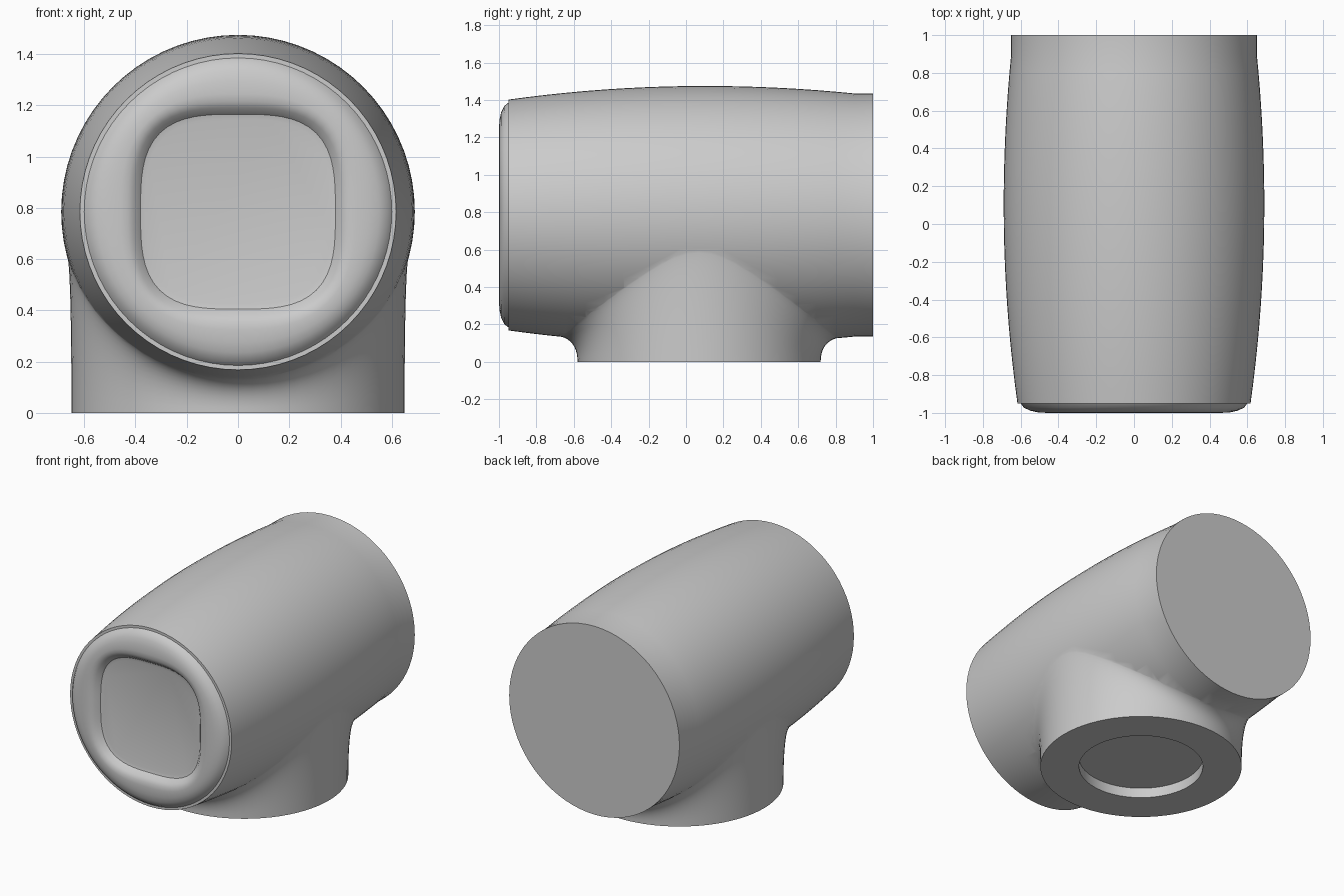
import bpy, bmesh
from math import sin, cos, pi, sqrt, radians

cube = bpy.data.objects.get("Cube")
if cube:
    bpy.data.objects.remove(cube, do_unlink=True)

SIDES = 72
AXIS_Z = 0.785    # height of the barrel axis
NECK_Y = 0.07     # centre of the neck
NECK_R = 0.65

grey = bpy.data.materials.new("plain grey")
grey.use_nodes = True
colour = (0.6, 0.6, 0.6, 1)
grey.diffuse_color = colour
grey.node_tree.nodes["Principled BSDF"].inputs["Base Color"].default_value = colour


def barrel_radius(y):
    # Bulged side, with a short straight band at the back
    d = min(y, 0.9) - 0.1
    return 0.69 - (0.073 * (d / 1.05) ** 2 if d < 0 else 0.04 * (d / 0.8) ** 2)


def loft(name, rings):
    # Skin a list of point rings and cap both ends
    bm = bmesh.new()
    rows = [[bm.verts.new(p) for p in ring] for ring in rings]
    for a, b in zip(rows, rows[1:]):
        for i in range(SIDES):
            j = (i + 1) % SIDES
            bm.faces.new((a[i], a[j], b[j], b[i]))
    bm.faces.new(rows[0])
    bm.faces.new(rows[-1])
    bmesh.ops.recalc_face_normals(bm, faces=bm.faces)
    mesh = bpy.data.meshes.new(name)
    bm.to_mesh(mesh)
    bm.free()
    mesh.materials.append(grey)
    obj = bpy.data.objects.new(name, mesh)
    bpy.context.collection.objects.link(obj)
    return obj


angles = [2 * pi * i / SIDES for i in range(SIDES)]


def barrel_ring(y, r, power=2):
    # Round ring, or a rounded square for higher powers
    ring = []
    for a in angles:
        k = r / (abs(cos(a)) ** power + abs(sin(a)) ** power) ** (1 / power)
        ring.append((k * cos(a), y, AXIS_Z + k * sin(a)))
    return ring


# Barrel: dished striking face, rolled rim, bulged side, flat back
face_profile = [(-0.95, 0.36, 3.2), (-0.955, 0.38, 3.2), (-0.985, 0.405, 3.1),
                (-0.997, 0.43, 2.9), (-1.0, 0.46, 2.6), (-0.997, 0.51, 2.3),
                (-0.988, 0.55, 2.1), (-0.972, 0.583, 2), (-0.95, 0.6, 2)]
rings = [barrel_ring(*p) for p in face_profile]
stations = [-0.95 + 1.85 * i / 18 for i in range(19)] + [1.0]
rings += [barrel_ring(y, barrel_radius(y)) for y in stations]
head = loft("hammer_head", rings)


# Neck: round socket in the base, then a fillet that flares onto the barrel
def neck_circle(r, z):
    return [(r * cos(a), NECK_Y + r * sin(a), z) for a in angles]


def flare_ring(t):
    ring = []
    for a in angles:
        x0, y0 = NECK_R * cos(a), NECK_Y + NECK_R * sin(a)
        y1 = NECK_Y + 0.8 * sin(a)
        r = barrel_radius(y1) - 0.003
        s = 0.97 * cos(a)
        c = sqrt(1 - s * s)
        x1, z1 = r * s, AXIS_Z - r * c
        zc = z1 + s / c * (x0 - x1)
        u, v, w = (1 - t) ** 2, 2 * t * (1 - t), t * t
        ring.append(((u + v) * x0 + w * x1, (u + v) * y0 + w * y1, v * zc + w * z1))
    return ring


rings = [neck_circle(0.4, 0.07), neck_circle(0.4, 0)]
rings += [flare_ring(i / 12) for i in range(13)]
rings.append(neck_circle(0.4, AXIS_Z))
neck = loft("neck_helper", rings)
neck.hide_render = True

# Weld the neck and the barrel into one body
union = head.modifiers.new("Join neck", 'BOOLEAN')
union.operation = 'UNION'
union.solver = 'EXACT'
union.object = neck
bpy.ops.object.select_all(action='DESELECT')
bpy.context.view_layer.objects.active = head
head.select_set(True)
bpy.ops.object.modifier_apply(modifier=union.name)
bpy.data.objects.remove(neck, do_unlink=True)
bpy.ops.object.shade_smooth_by_angle(angle=radians(35))
